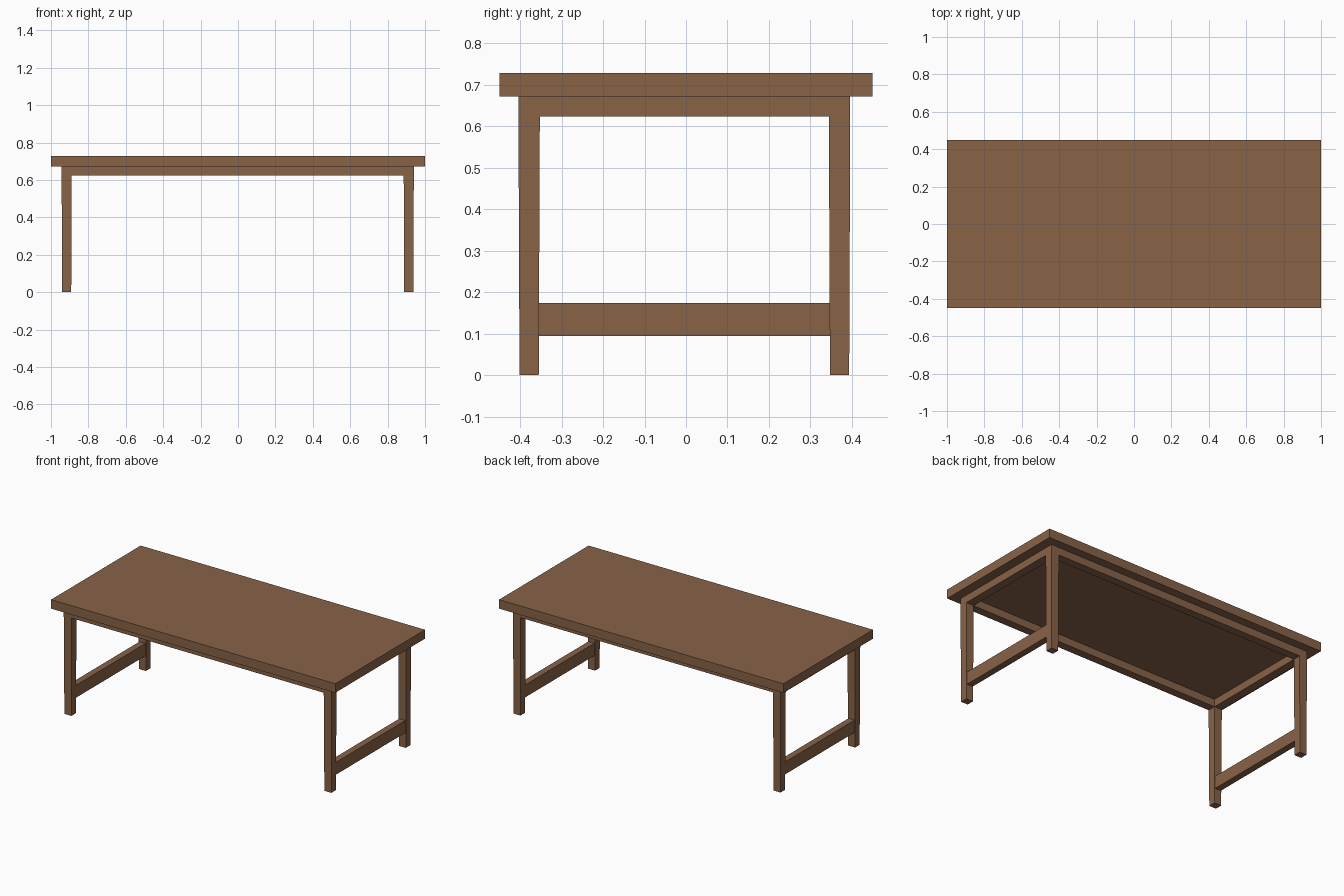
import bpy, bmesh
from mathutils import Vector

if "Cube" in bpy.data.objects:
    bpy.data.objects.remove(bpy.data.objects["Cube"])

wood = bpy.data.materials.new("brown wood")
wood.diffuse_color = (0.25, 0.125, 0.064, 1)
wood.use_nodes = True
wood.node_tree.nodes["Principled BSDF"].inputs["Base Color"].default_value = wood.diffuse_color

TOP, UNDER, APRON = 0.729, 0.672, 0.624
XS = [-0.943, -0.889, 0.886, 0.940]   # leg edges along the length
YS = [-0.404, -0.3525, 0.3445, 0.396]  # leg edges along the width


def finish(name, bm):
    bmesh.ops.recalc_face_normals(bm, faces=bm.faces[:])
    mesh = bpy.data.meshes.new(name)
    bm.to_mesh(mesh)
    bm.free()
    mesh.materials.append(wood)
    ob = bpy.data.objects.new(name, mesh)
    bpy.context.collection.objects.link(ob)
    return ob


def box(name, lo, hi):
    lo, hi = Vector(lo), Vector(hi)
    bm = bmesh.new()
    bmesh.ops.create_cube(bm, size=1)
    for v in bm.verts:
        v.co = (lo + hi) / 2 + v.co * (hi - lo)
    return finish(name, bm)


# Table top
box("table_top", (-1, -0.45, UNDER), (1, 0.45, TOP))

# Apron frame: a ring of faces extruded down
bm = bmesh.new()
grid = [[bm.verts.new((x, y, UNDER)) for y in YS] for x in XS]
ring = [bm.faces.new((grid[i][j], grid[i + 1][j], grid[i + 1][j + 1], grid[i][j + 1]))
        for i in range(3) for j in range(3) if (i, j) != (1, 1)]
ext = bmesh.ops.extrude_face_region(bm, geom=ring, use_keep_orig=True)["geom"]
for v in (g for g in ext if isinstance(g, bmesh.types.BMVert)):
    v.co.z = APRON

# Tapered legs: corner faces of the frame extruded to the floor
low = [g for g in ext if isinstance(g, bmesh.types.BMFace)]
for f in low:
    c = f.calc_center_median()
    if abs(c.x) > 0.8 and abs(c.y) > 0.3:
        leg = bmesh.ops.extrude_discrete_faces(bm, faces=[f])["faces"][0]
        for v in leg.verts:
            v.co = c + (v.co - c) * 0.9
            v.co.z = 0
finish("frame_and_legs", bm)

# Low stretchers joining the legs at each end
for name, x in (("left_stretcher", -0.916), ("right_stretcher", 0.913)):
    box(name, (x - 0.021, -0.36, 0.095), (x + 0.021, 0.352, 0.174))
